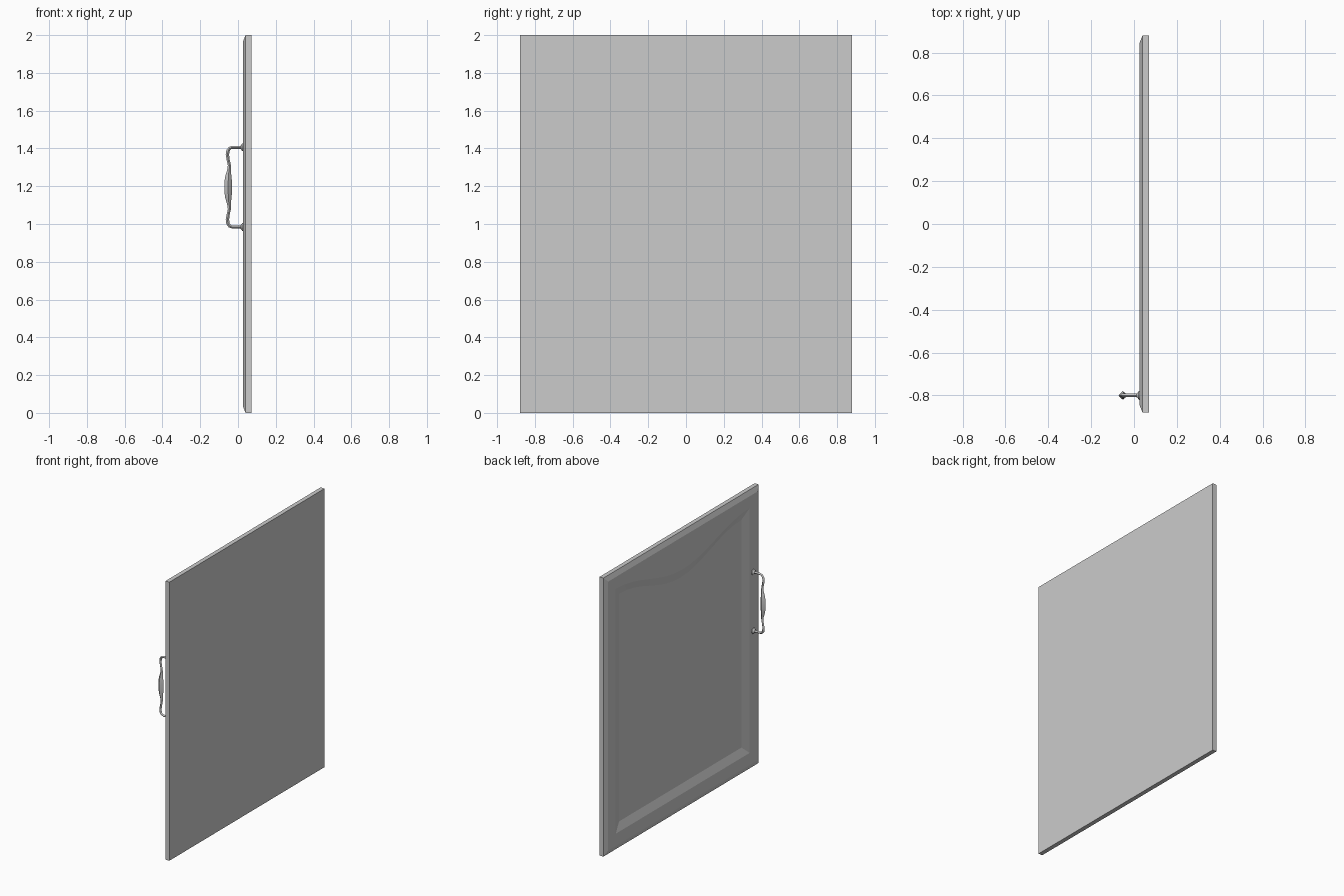
import bpy, bmesh, math
from mathutils import Vector

if "Cube" in bpy.data.objects:
    bpy.data.objects.remove(bpy.data.objects["Cube"])


def loft(name, rings, smooth=None):
    """Join equal-length closed rings with quads and cap both ends."""
    bm = bmesh.new()
    vs = [[bm.verts.new(p) for p in ring] for ring in rings]
    n = len(vs[0])
    for a, b in zip(vs, vs[1:]):
        for i in range(n):
            j = (i + 1) % n
            bm.faces.new((a[i], a[j], b[j], b[i]))
    bm.faces.new(vs[0][::-1])
    bm.faces.new(vs[-1])
    bmesh.ops.recalc_face_normals(bm, faces=bm.faces)
    me = bpy.data.meshes.new(name)
    bm.to_mesh(me)
    bm.free()
    ob = bpy.data.objects.new(name, me)
    bpy.context.collection.objects.link(ob)
    if smooth:
        bpy.ops.object.select_all(action='DESELECT')
        ob.select_set(True)
        bpy.context.view_layer.objects.active = ob
        bpy.ops.object.shade_smooth_by_angle(angle=math.radians(smooth))
    return ob


# Door slab: chamfered outer edge, sloped recess with a dipping top rail
SEG = 16


def door_ring(x, half, z0, z1, dip=0.0):
    pts = [(x, -half, z0), (x, half, z0)]
    for i in range(SEG + 1):
        t = 1 - 2 * i / SEG
        z = z1 - dip * 0.5 * (1 + math.cos(math.pi * t))
        pts.append((x, half * t, z))
    return pts


loft("door_panel", [
    door_ring(0.071, 0.88, 0, 2),
    door_ring(0.04, 0.88, 0, 2),
    door_ring(0.026, 0.845, 0.035, 1.965),
    door_ring(0.026, 0.76, 0.122, 1.88, 0.15),
    door_ring(0.046, 0.694, 0.18, 1.815, 0.15),
])

# Pull handle: swept bar with a diamond-shaped grip, mirrored about its middle
HY, HZ = -0.80, 1.195
half = [  # x, height above middle, radius
    (0.028, 0.211, 0.008), (-0.030, 0.211, 0.008), (-0.044, 0.206, 0.008),
    (-0.053, 0.193, 0.009), (-0.056, 0.172, 0.009), (-0.052, 0.145, 0.008),
    (-0.046, 0.118, 0.008), (-0.046, 0.100, 0.009), (-0.049, 0.078, 0.012),
    (-0.051, 0.055, 0.017), (-0.052, 0.025, 0.020)]
path = half + [(x, -z, r) for x, z, r in reversed(half)]
pts = [Vector((x, HY, HZ + z)) for x, z, r in path]
side = Vector((0, 1, 0))
rings = []
for i, p in enumerate(pts):
    d = (pts[min(i + 1, len(pts) - 1)] - pts[max(i - 1, 0)]).normalized()
    out = d.cross(side)
    ring = []
    for k in range(8):
        a = k * math.pi / 4
        r = path[i][2] * (0.78 if k % 2 else 1.0)
        ring.append(p + (side * math.cos(a) + out * math.sin(a)) * r)
    rings.append(ring)
loft("handle_bar", rings, 40)

# Small flared collars where the handle meets the door
for label, dz in (("upper", 0.211), ("lower", -0.211)):
    loft(label + "_collar", [
        [(x, HY + r * math.cos(k * math.pi / 6),
          HZ + dz + r * math.sin(k * math.pi / 6)) for k in range(12)]
        for x, r in ((0.028, 0.021), (0.022, 0.020), (0.017, 0.012), (0.012, 0.008))], 40)
